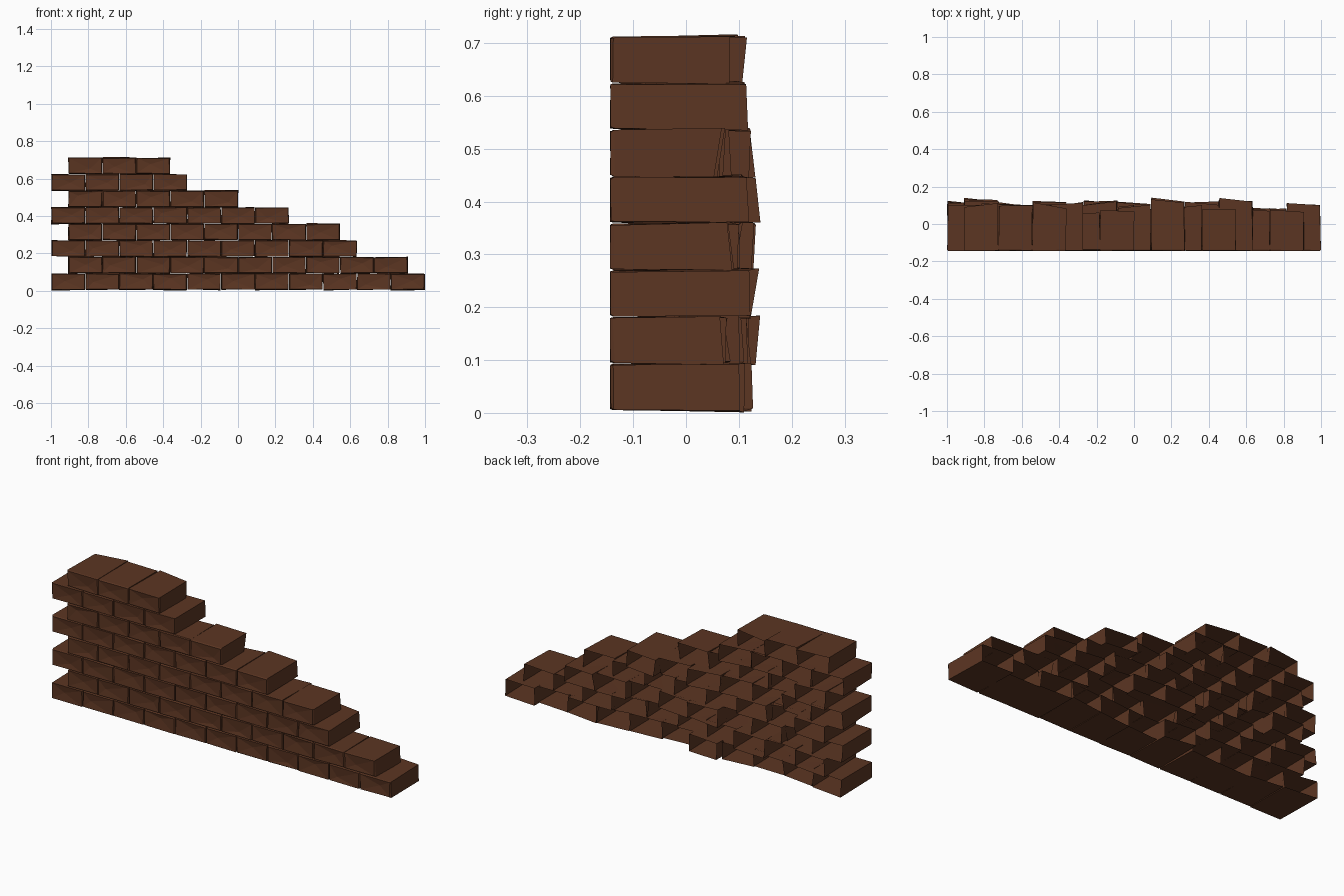
import bpy, bmesh, random
from mathutils import Vector

random.seed(7)
if "Cube" in bpy.data.objects:
    bpy.data.objects.remove(bpy.data.objects["Cube"], do_unlink=True)

brown = bpy.data.materials.new("brown_brick")
brown.use_nodes = True
colour = (0.106, 0.036, 0.016, 1)
brown.diffuse_color = colour
shader = next(n for n in brown.node_tree.nodes if n.type == 'BSDF_PRINCIPLED')
shader.inputs["Base Color"].default_value = colour
shader.inputs["Roughness"].default_value = 0.9

PITCH, ROW_H, FRONT = 0.1815, 0.0885, -0.143


def wobble(amount):
    return random.uniform(-amount, amount)


def ring(bm, cx, cz, half_w, half_h, y, jitter, y_jitter, slant=0):
    """Four corners of a brick section, slightly uneven; slant skews it sideways."""
    return [bm.verts.new((cx + sx * half_w + wobble(jitter),
                          y + sx * slant + wobble(y_jitter),
                          cz + sz * half_h + wobble(jitter)))
            for sx, sz in ((-1, -1), (1, -1), (1, 1), (-1, 1))]


def brick(name, cx, cz, back):
    """A hollow brick: chipped, dented front and an open, ragged back."""
    bm = bmesh.new()
    half_w, half_h = PITCH / 2 - 0.001, ROW_H / 2 - 0.001
    rings = [ring(bm, cx, cz, half_w - 0.003, half_h - 0.003, FRONT, 0.002, 0.001),
             ring(bm, cx, cz, half_w, half_h - 0.001, FRONT + 0.006, 0.002, 0.002),
             ring(bm, cx, cz, half_w - 0.001, half_h + 0.001, back, 0.004, 0.01, wobble(0.01))]
    for a, b in zip(rings, rings[1:]):
        for i in range(4):
            j = (i + 1) % 4
            bm.faces.new((a[j], a[i], b[i], b[j]))
    # Dented front face
    mid = sum((v.co for v in rings[0]), Vector()) / 4
    centre = bm.verts.new(mid + Vector((wobble(0.05), 0.006, wobble(0.02))))
    for i in range(4):
        bm.faces.new((rings[0][i], rings[0][(i + 1) % 4], centre))
    mesh = bpy.data.meshes.new(name)
    bm.to_mesh(mesh)
    bm.free()
    mesh.materials.append(brown)
    bpy.context.collection.objects.link(bpy.data.objects.new(name, mesh))


# Brick count per course and depth of the last brick in each course
counts = [11, 10, 9, 8, 7, 5, 4, 3]
end_backs = [0.11, 0.07, 0.125, 0.085, 0.125, 0.065, 0.10, 0.10]

for row, (count, end_back) in enumerate(zip(counts, end_backs)):
    start = -0.998 + (row % 2) * PITCH / 2
    for i in range(count):
        back = random.uniform(0.06, 0.125)
        if row >= 6:
            back = 0.10
        elif i == count - 1:
            back = end_back
        elif i == 0:
            back = 0.11 if row % 2 == 0 else 0.125
        brick(f"brick_course_{row + 1}_{i + 1}",
              start + (i + 0.5) * PITCH, 0.005 + (row + 0.5) * ROW_H, back)
